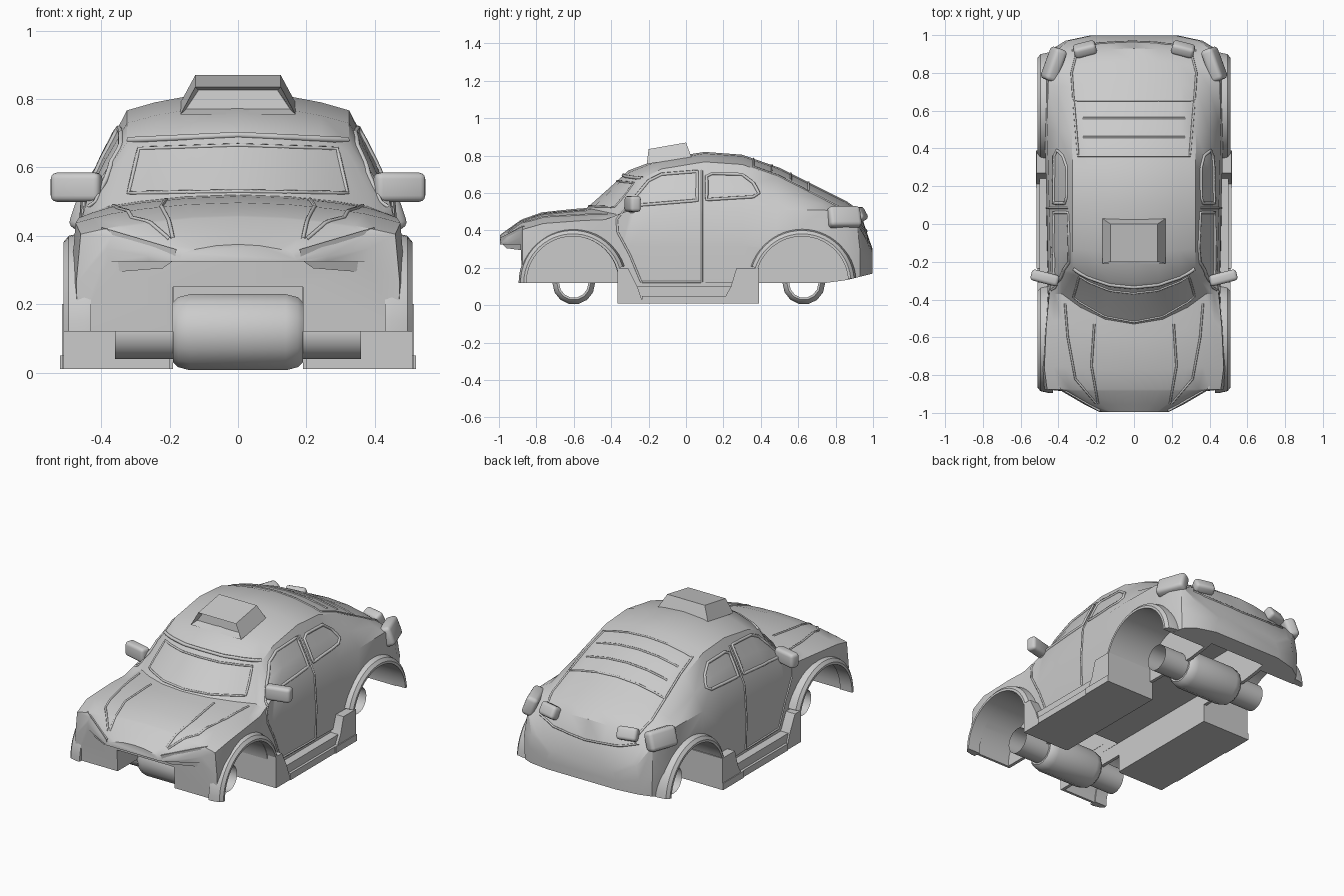
import bpy, bmesh, math
from mathutils import Vector, Matrix
from mathutils.bvhtree import BVHTree

cube = bpy.data.objects.get("Cube")
if cube:
    bpy.data.objects.remove(cube, do_unlink=True)

grey = bpy.data.materials.new("body_grey")
grey.use_nodes = True
grey.diffuse_color = (0.6, 0.6, 0.6, 1)
grey.node_tree.nodes["Principled BSDF"].inputs["Base Color"].default_value = grey.diffuse_color


def activate(ob):
    bpy.ops.object.select_all(action='DESELECT')
    ob.select_set(True)
    bpy.context.view_layer.objects.active = ob


def smooth(ob):
    activate(ob)
    bpy.ops.object.shade_smooth_by_angle(angle=math.radians(33))


def finish(name, bm):
    bmesh.ops.recalc_face_normals(bm, faces=bm.faces)
    me = bpy.data.meshes.new(name)
    bm.to_mesh(me)
    bm.free()
    me.materials.append(grey)
    ob = bpy.data.objects.new(name, me)
    bpy.context.collection.objects.link(ob)
    smooth(ob)
    return ob


def loft(name, rings, caps=True):
    bm = bmesh.new()
    rows = [[bm.verts.new(p) for p in ring] for ring in rings]
    for a, b in zip(rows, rows[1:]):
        for i in range(len(a)):
            bm.faces.new((a[i - 1], a[i], b[i], b[i - 1]))
    if caps:
        bm.faces.new(rows[0])
        bm.faces.new(rows[-1])
    return finish(name, bm)


def prism_x(name, profile, x0, x1):
    return loft(name, [[(x, y, z) for y, z in profile] for x in (x0, x1)])


def circle(cy, cz, r, sides):
    angles = [math.tau * i / sides for i in range(sides)]
    return [(cy + r * math.cos(a), cz + r * math.sin(a)) for a in angles]


def tube_x(name, profile, cy, cz, sides):
    # profile of (x, radius) round a line along x, open at both ends
    return loft(name, [[(x, y, z) for y, z in circle(cy, cz, r, sides)] for x, r in profile], caps=False)


def box(name, centre, size, bevel=0, turn=(0, 0, 0)):
    bm = bmesh.new()
    bmesh.ops.create_cube(bm, size=1, matrix=Matrix.Diagonal((*size, 1)))
    if bevel:
        bmesh.ops.bevel(bm, geom=bm.edges[:], offset=bevel, segments=3, affect='EDGES', profile=0.5)
    rx, ry, rz = (Matrix.Rotation(angle, 4, axis) for angle, axis in zip(turn, 'XYZ'))
    bmesh.ops.transform(bm, matrix=Matrix.Translation(centre) @ rz @ rx @ ry, verts=bm.verts)
    return finish(name, bm)


def section(y, bow, crown, rail_w, side_w):
    # One closed cross-section; bow sweeps the upper points back in plan
    rail, shoulder = crown * .935, min(.51, crown * .88)
    bottom = .325 if y < -.88 else .12 + .25 * max(0, y - .8)
    sweep = bow * rail_w ** 2
    half = [(0, y, bottom), (side_w + .008, y, bottom),
            (side_w + .013, y, (bottom + shoulder) / 2), (side_w, y + sweep * .6, shoulder),
            ((side_w + rail_w) / 2 + .004, y + sweep, (shoulder + rail) / 2)]
    for f in (1, .75, .4, 0):
        half.append((f * rail_w, y + sweep * f * f, rail + (crown - rail) * (1 - f * f)))
    return half + [(-x, yy, z) for x, yy, z in half[-2:0:-1]]


# Body shell: station, bow, crown height, rail half width, side half width
stations = [
    (-.995, 0, .375, .16, .17), (-.955, 0, .405, .23, .25), (-.885, 0, .455, .33, .37),
    (-.875, 0, .46, .34, .46), (-.77, .1, .497, .37, .475), (-.6, .6, .515, .38, .465),
    (-.53, 1.1, .52, .38, .455), (-.34, .7, .69, .32, .44), (-.31, .6, .72, .325, .44),
    (-.15, .2, .78, .325, .445), (.1, 0, .82, .325, .45), (.3, 0, .805, .325, .455),
    (.5, -.1, .735, .33, .46), (.75, -.2, .61, .33, .455), (.86, -.25, .555, .325, .445),
    (.93, -.3, .505, .31, .415), (.97, 0, .38, .28, .35), (.998, 0, .3, .19, .22)]
body = loft("body_shell", [section(*s) for s in stations])

# Wheel wells and the open channel underneath
cutters = [prism_x("well_cutter", circle(cy, .12, .25, 48), s * .21, s * .7)
           for cy in (-.61, .62) for s in (1, -1)]
cutters += [box("floor_cutter", (0, 0, .05), (.38, 1, .3)),
            box("front_slot_cutter", (0, -.8, .075), (.38, .6, .35)),
            box("front_cavity_cutter", (0, -.6, .14), (.378, .46, .48)),
            box("rear_cavity_cutter", (0, .65, .14), (.378, .52, .48))]
for c in cutters:
    c.hide_render = True
    cut = body.modifiers.new("cut", 'BOOLEAN')
    cut.operation, cut.object, cut.solver = 'DIFFERENCE', c, 'EXACT'
activate(body)
bpy.ops.object.convert(target='MESH')
for c in cutters:
    bpy.data.objects.remove(c, do_unlink=True)
smooth(body)
skin = BVHTree.FromObject(body, bpy.context.evaluated_depsgraph_get())

# Beads laid on the body: a 2D path is projected along a direction
AIM = {'left': lambda a, b: ((2, a, b), (-1, 0, 0)), 'right': lambda a, b: ((-2, a, b), (1, 0, 0)),
       'top': lambda a, b: ((a, b, 2), (0, 0, -1)), 'front': lambda a, b: ((a, -2, b), (0, 1, 0)),
       'back': lambda a, b: ((a, 2, b), (0, -1, 0))}


def bead(name, path, aim, closed=False, radius=.006):
    points = [] if closed else [path[-1]]
    segments = list(zip(path, path[1:] + path[:1] if closed else path[1:]))
    for p, q in reversed(segments):
        n = max(1, int(math.dist(p, q) / .02))
        points += [Vector(q).lerp(Vector(p), (i + 1) / n) for i in range(n)]
    hits = [skin.ray_cast(*(Vector(v) for v in AIM[aim](*p)))[0] for p in points]
    hits = [h for h in hits if h]
    cu = bpy.data.curves.new(name, 'CURVE')
    cu.dimensions, cu.bevel_depth, cu.bevel_resolution = '3D', radius, 1
    spline = cu.splines.new('POLY')
    spline.points.add(len(hits) - 1)
    for point, h in zip(spline.points, hits):
        point.co = (*h, 1)
    spline.use_cyclic_u = closed
    cu.materials.append(grey)
    ob = bpy.data.objects.new(name, cu)
    bpy.context.collection.objects.link(ob)
    activate(ob)
    bpy.ops.object.convert(target='MESH')


# Window frames and panel seams
door_window = [(-.31, .53), (-.2, .665), (-.13, .7), (.06, .715), (.06, .56)]
rear_window = [(.11, .565), (.11, .69), (.14, .705), (.3, .7), (.36, .655), (.39, .6), (.36, .58)]
door_seam = [(-.32, .52), (-.37, .46), (-.365, .39), (-.3, .27), (-.24, .125), (.08, .125)]
for side in ('left', 'right'):
    bead(side + "_door_window_frame", door_window, side, True, .009)
    bead(side + "_rear_window_frame", rear_window, side, True, .009)
    bead(side + "_door_front_seam", door_seam, side)
    bead(side + "_door_rear_seam", [(.085, .72), (.085, .125)], side)
bead("windshield_frame", [(-.29, .655), (0, .665), (.29, .655), (.32, .525), (0, .53), (-.32, .525)], 'front', True)
bead("roof_front_edge", [(-.32, .68), (0, .695), (.32, .68)], 'front', False, .01)
bead("rear_glass_frame", [(-.295, .36), (.295, .36), (.32, .655), (-.32, .655)], 'top', True)
bead("tailgate_seam", [(-.33, .44), (-.22, .41), (0, .395), (.22, .41), (.33, .44)], 'back')
for y in (.46, .56):
    bead("rear_louvre", [(-.27, y), (.27, y)], 'top')
for s in (1, -1):
    bead("hood_crease", [(s * .19, -.95), (s * .225, -.75), (s * .21, -.53)], 'top')
    bead("hood_edge", [(s * .2, -.95), (s * .31, -.82), (s * .35, -.6), (s * .365, -.42)], 'top')
    bead("tailgate_side_seam", [(s * .32, .655), (s * .33, .8), (s * .3, .92)], 'top')

# Roof scoop with recessed intake
bm = bmesh.new()
low, high = ([bm.verts.new((x, y, z)) for x, y, z in ((-w, y0, z0), (w, y0, z0), (w, y1, z1), (-w, y1, z1))]
             for w, y0, z0, y1, z1 in ((.168, -.21, .755, .03, .79), (.125, -.2, .835, 0, .87)))
bm.faces.new(low)
bm.faces.new(high)
walls = [bm.faces.new((low[i - 1], low[i], high[i], high[i - 1])) for i in range(4)]
bmesh.ops.recalc_face_normals(bm, faces=bm.faces)
bmesh.ops.inset_region(bm, faces=[walls[1]], thickness=.018, use_boundary=True)
bmesh.ops.translate(bm, verts=walls[1].verts, vec=(0, .04, .006))
finish("roof_scoop", bm)

flare = [(.43, .248), (.51, .248), (.51, .262), (.495, .28), (.45, .29), (.43, .29)]
lamp = [(.18, .36), (.4, .425), (.385, .365), (.345, .295), (.22, .305), (.185, .33)]
for s, side in ((1, "left"), (-1, "right")):
    # Wheel arch flares
    for cy, end, first, last in ((-.605, "front", 18, 180), (.62, "rear", 5, 162)):
        angles = [math.radians(first + (last - first) * i / 24) for i in range(25)]
        loft(f"{side}_{end}_arch_flare", [[(s * x, cy + r * math.cos(a), .12 + r * math.sin(a))
                                           for x, r in flare] for a in angles])

    # Side skirts: floor box, sill step and end blocks
    box(side + "_floor_box", (s * .32, .015, .105), (.26, .75, .19))
    box(side + "_sill", (s * .35, .015, .055), (.3, .75, .09))
    box(side + "_sill_step", (s * .47, .015, .03), (.09, .5, .04))
    prism_x(side + "_front_block", [(-.365, .01), (-.23, .01), (-.26, .1), (-.31, .2), (-.365, .2)], s * .2, s * .51)
    prism_x(side + "_rear_block", [(.19, .01), (.39, .01), (.39, .2), (.27, .2), (.24, .1)], s * .2, s * .515)
    box(side + "_rear_foot", (s * .48, .29, .03), (.08, .2, .04))

    # Mirror and stalk
    box(side + "_mirror", (s * .472, -.285, .542), (.15, .06, .085), .018, (0, 0, s * .25))
    box(side + "_mirror_stalk", (s * .415, -.29, .495), (.06, .03, .03), .006, (0, -s * .6, 0))

    # Headlight wedge following the nose outline
    loft(side + "_headlight", [[(s * x, depth + .72 * (x - .18) ** 1.15 + .3 * max(0, .36 - z), z)
                                for x, z in lamp] for depth in (-.995, -.92)])

    # Tail lamps
    box(side + "_outer_tail_lamp", (s * .425, .845, .47), (.07, .18, .115), .022, (0, -s * .35, s * .35))
    box(side + "_inner_tail_lamp", (s * .26, .925, .485), (.12, .06, .075), .018, (.5, 0, -s * .25))

# Axles: open tubes with a swollen centre casing
bulge = [(.14, .114), (.175, .105), (.19, .09), (.19, .078)]
for cy, end in ((-.6, "front"), (.63, "rear")):
    tube_x(end + "_axle_tube", [(-.36, .078), (.36, .078)], cy, .118, 24)
    tube_x(end + "_axle_casing", [(-x, r) for x, r in reversed(bulge)] + bulge, cy, .118, 14)
